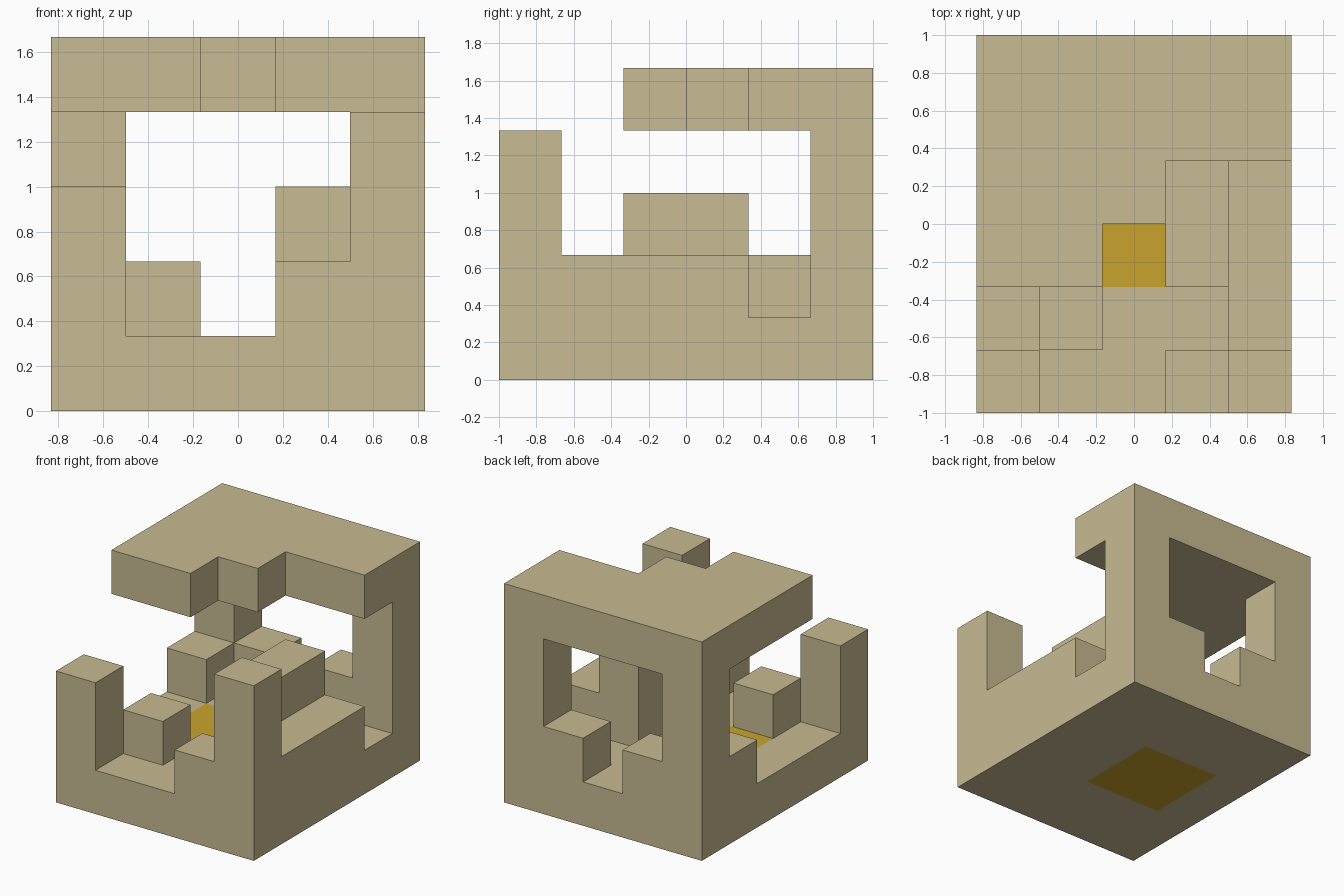
import bpy
import bmesh
from itertools import product
from mathutils import Vector

if "Cube" in bpy.data.objects:
    bpy.data.objects.remove(bpy.data.objects["Cube"], do_unlink=True)

CELL = 1 / 3
ORIGIN = Vector((-2.5, -3, 0))


def material(name, colour):
    mat = bpy.data.materials.new(name)
    mat.use_nodes = True
    mat.diffuse_color = colour
    bsdf = mat.node_tree.nodes["Principled BSDF"]
    bsdf.inputs["Base Color"].default_value = colour
    bsdf.inputs["Roughness"].default_value = 0.8
    return mat


tan = material("sand tan", (0.578, 0.497, 0.287, 1))
gold = material("golden yellow", (0.591, 0.371, 0.027, 1))


def box(x, y, z):
    """Cells of a block, given inclusive (first, last) ranges."""
    return set(product(*(range(a, b + 1) for a, b in (x, y, z))))


core = box((1, 2), (2, 3), (0, 0))
parts = {
    # floor slab with the gold centre let into it
    "core_panel": core,
    "base_slab": box((0, 4), (0, 5), (0, 0)) - core,
    # corner posts
    "front_right_post": box((0, 0), (0, 0), (1, 2)),
    "front_left_post": box((4, 4), (0, 0), (1, 3)),
    "rear_right_post": box((0, 0), (5, 5), (1, 3)),
    "rear_left_post": box((4, 4), (5, 5), (1, 3)),
    # low walls and steps
    "front_step": box((3, 3), (0, 0), (1, 1)),
    "left_wall": box((4, 4), (1, 3), (1, 1)),
    "right_step": box((0, 0), (4, 4), (1, 1)),
    "rear_right_sill": box((1, 1), (5, 5), (1, 1)),
    "rear_left_sill": box((3, 3), (5, 5), (1, 1)),
    # inner blocks
    "inner_tall_block": box((3, 3), (2, 3), (1, 2)),
    "inner_low_block": box((1, 1), (1, 1), (1, 1)),
    # stepped roof
    "roof": box((0, 1), (2, 5), (4, 4)) | box((2, 2), (3, 5), (4, 4))
            | box((3, 4), (4, 5), (4, 4)),
}
filled = set().union(*parts.values())


def build(name, cells, mat):
    """Skin the cells, leaving out faces that touch another block."""
    bm = bmesh.new()
    for cell in sorted(cells):
        centre = Vector(cell) + Vector((0.5, 0.5, 0.5))
        for axis, sign in product(range(3), (-1, 1)):
            normal = Vector((0, 0, 0))
            normal[axis] = sign
            if tuple(int(c + n) for c, n in zip(cell, normal)) in filled:
                continue
            u = Vector((0, 0, 0))
            u[(axis + 1) % 3] = 0.5
            v = normal.cross(u)
            mid = centre + normal / 2 + ORIGIN
            corners = (mid - u - v, mid + u - v, mid + u + v, mid - u + v)
            bm.faces.new([bm.verts.new(p * CELL) for p in corners])
    bmesh.ops.remove_doubles(bm, verts=bm.verts, dist=0.001)
    mesh = bpy.data.meshes.new(name)
    bm.to_mesh(mesh)
    bm.free()
    mesh.materials.append(mat)
    obj = bpy.data.objects.new(name, mesh)
    bpy.context.collection.objects.link(obj)


for part, cells in parts.items():
    build(part, cells, gold if part == "core_panel" else tan)
